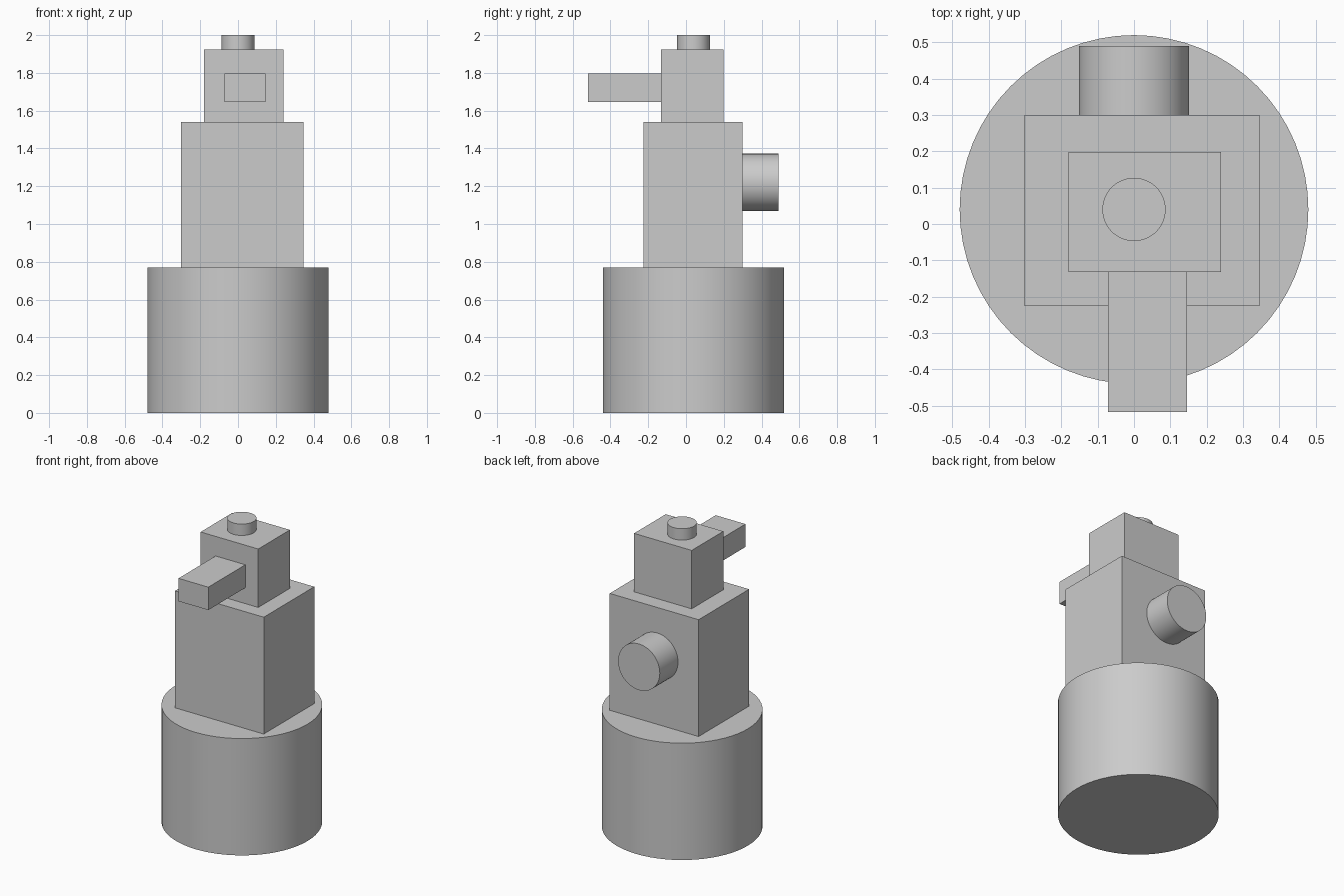
import bpy
import math

if "Cube" in bpy.data.objects:
    bpy.data.objects.remove(bpy.data.objects["Cube"], do_unlink=True)

# Single grey finish
GREY = (0.6, 0.6, 0.6, 1.0)
grey = bpy.data.materials.new("plain_grey")
grey.use_nodes = True
grey.diffuse_color = GREY
grey.node_tree.nodes["Principled BSDF"].inputs["Base Color"].default_value = GREY


def box(name, low, high):
    centre = [(a + b) / 2 for a, b in zip(low, high)]
    bpy.ops.mesh.primitive_cube_add(size=1, location=centre)
    ob = bpy.context.object
    ob.name = name
    ob.scale = [b - a for a, b in zip(low, high)]
    bpy.ops.object.transform_apply(location=False, rotation=False, scale=True)
    ob.data.materials.append(grey)
    return ob


def cylinder(name, centre, radius, depth, tilt=0.0):
    bpy.ops.mesh.primitive_cylinder_add(vertices=64, radius=radius, depth=depth,
                                        location=centre, rotation=(tilt, 0, 0))
    ob = bpy.context.object
    ob.name = name
    bpy.ops.object.shade_smooth_by_angle(angle=math.radians(30))
    ob.data.materials.append(grey)
    return ob


AXIS_Y = 0.04
BASE_TOP, BODY_TOP, HEAD_TOP, TOP = 0.77, 1.54, 1.925, 2.0

# Round base
cylinder("round_base", (0, AXIS_Y, BASE_TOP / 2), 0.48, BASE_TOP)

# Stacked blocks
box("body_block", (-0.302, -0.226, BASE_TOP), (0.346, 0.3, BODY_TOP))
box("head_block", (-0.18, -0.132, BODY_TOP), (0.24, 0.198, HEAD_TOP))

# Cap on top of the head
cylinder("top_cap", (0, AXIS_Y, (HEAD_TOP + TOP) / 2), 0.087, TOP - HEAD_TOP)

# Arm reaching forward from the head
box("front_arm", (-0.071, -0.518, 1.645), (0.146, -0.132, 1.796))

# Round port on the back of the body
cylinder("back_port", (0, 0.395, 1.22), 0.152, 0.19, math.radians(90))
